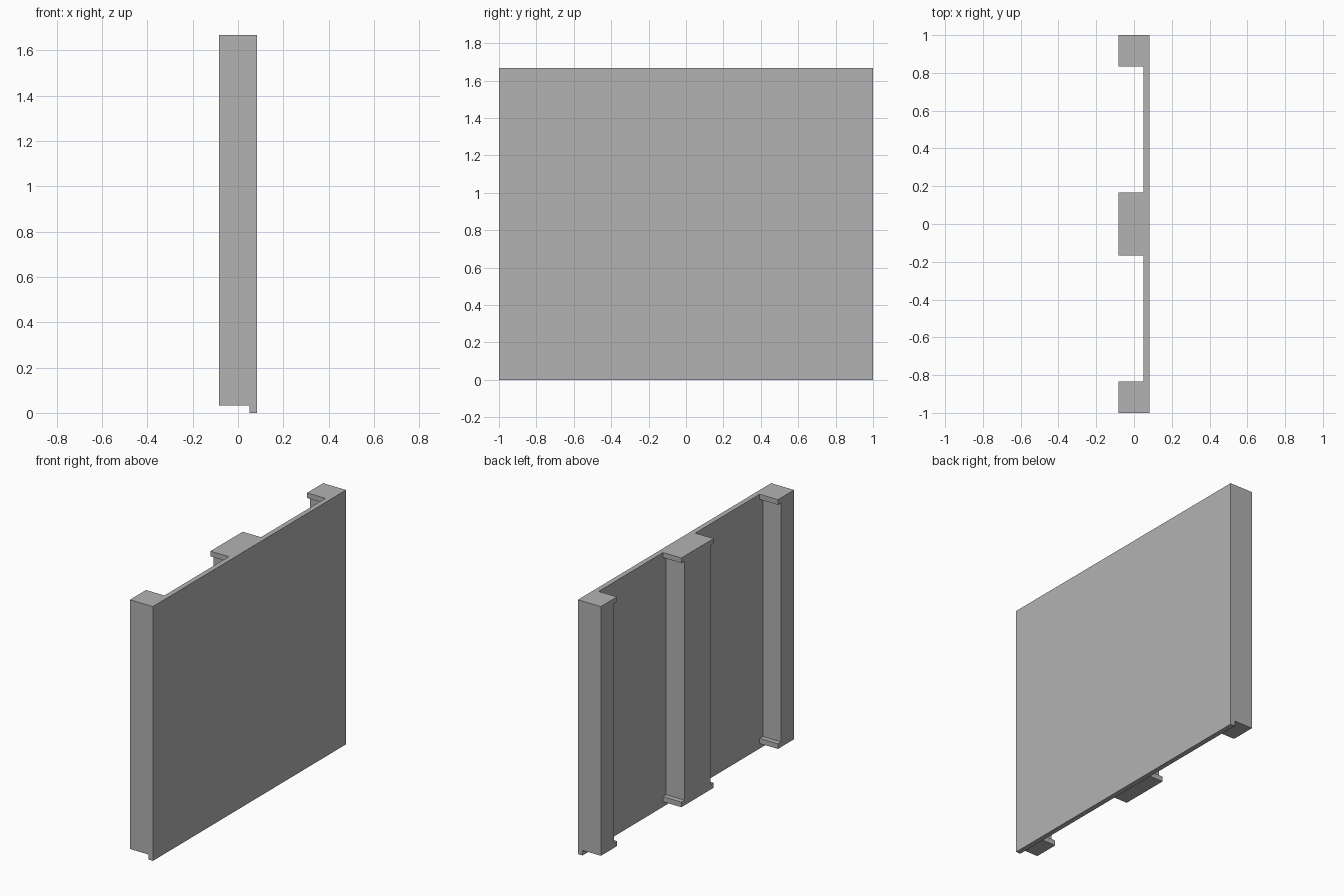
import bpy
import bmesh

cube = bpy.data.objects.get("Cube")
if cube:
    bpy.data.objects.remove(cube, do_unlink=True)

U = 1 / 30                      # thickness shared by the panel and the lips
BACK, FRONT = -2.5 * U, 2.5 * U  # extent in x
INNER = FRONT - U               # inner face of the panel
TOP = 50 * U

grey = bpy.data.materials.new("plain grey")
grey.use_nodes = True
grey.diffuse_color = (0.448, 0.448, 0.448, 1)
grey.node_tree.nodes["Principled BSDF"].inputs["Base Color"].default_value = grey.diffuse_color


def extrude_profile(name, profile, x0, x1):
    """Extrude a closed (y, z) outline along x."""
    bm = bmesh.new()
    face = bm.faces.new([bm.verts.new((x0, y, z)) for y, z in profile])
    result = bmesh.ops.extrude_face_region(bm, geom=[face])
    moved = [v for v in result["geom"] if isinstance(v, bmesh.types.BMVert)]
    bmesh.ops.translate(bm, verts=moved, vec=(x1 - x0, 0, 0))
    bmesh.ops.recalc_face_normals(bm, faces=bm.faces)
    mesh = bpy.data.meshes.new(name)
    bm.to_mesh(mesh)
    bm.free()
    mesh.materials.append(grey)
    obj = bpy.data.objects.new(name, mesh)
    bpy.context.collection.objects.link(obj)
    return obj


def lipped_edge(y, inset):
    """One post edge from bottom to top, stepped in between its two lips."""
    return [(y, U), (y, 2 * U), (y + inset, 2 * U),
            (y + inset, TOP - U), (y, TOP - U), (y, TOP)]


def straight_edge(y):
    return [(y, U), (y, TOP)]


def post(name, low_edge, high_edge):
    extrude_profile(name, low_edge + high_edge[::-1], BACK, INNER)


# Flat panel
extrude_profile("panel", [(-1, 0), (1, 0), (1, TOP), (-1, TOP)], INNER, FRONT)

# Posts with lips at the top and bottom
post("front_post", straight_edge(-1), lipped_edge(-25 * U, -U))
post("middle_post", lipped_edge(-5 * U, U), lipped_edge(5 * U, -U))
post("rear_post", lipped_edge(25 * U, U), straight_edge(1))
